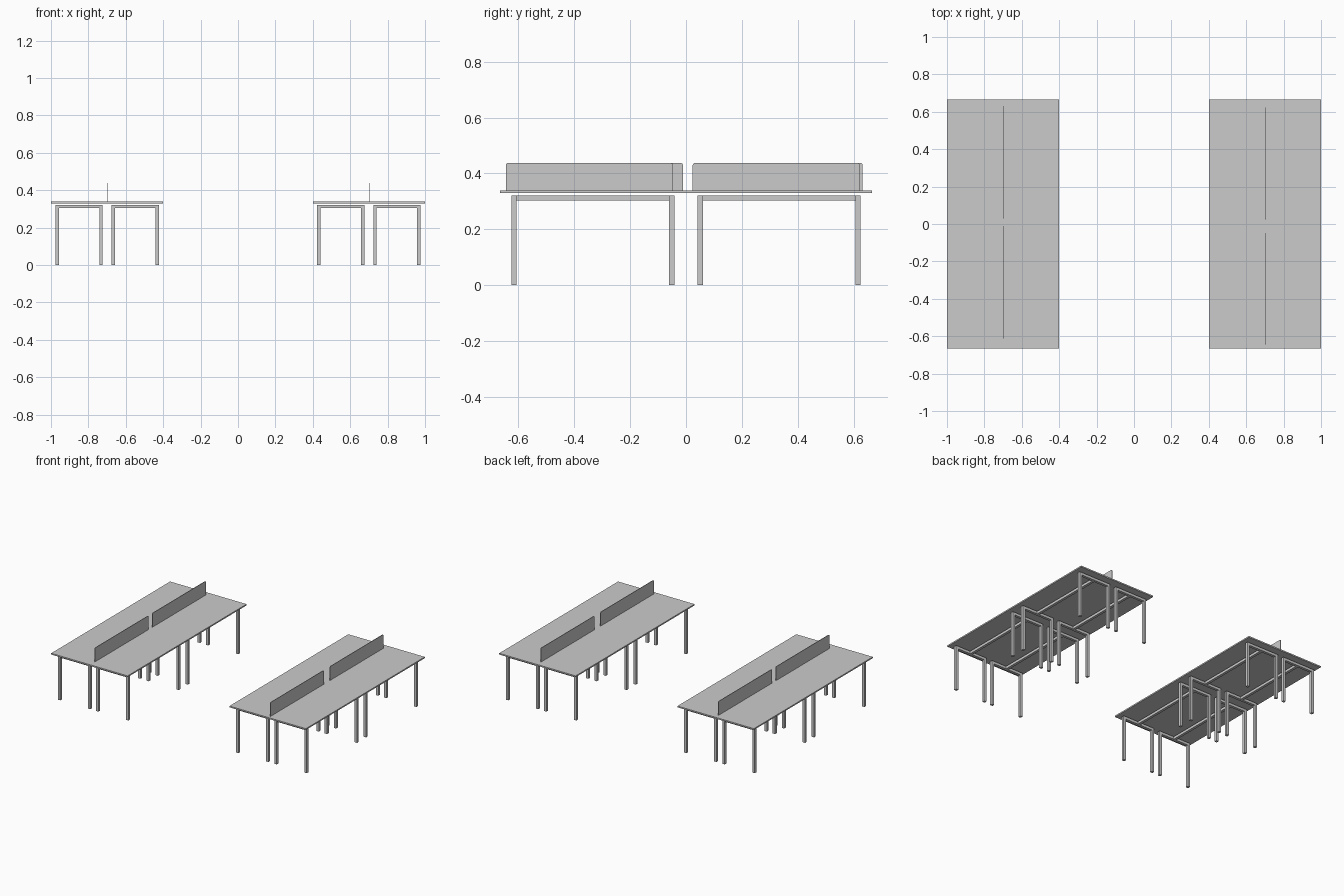
import bpy, bmesh
from mathutils import Matrix, Vector

if "Cube" in bpy.data.objects:
    bpy.data.objects.remove(bpy.data.objects["Cube"])

TUBE = 0.0185        # square tube width
RAIL_Z = 0.3125      # centre height of the frame rails
TOP_Z = 0.3345       # centre height of the desk tops


def add_box(bm, center, size):
    mat = Matrix.Translation(center) @ Matrix.Diagonal((*size, 1))
    return bmesh.ops.create_cube(bm, size=1, matrix=mat)["verts"]


def finish(bm, name):
    mesh = bpy.data.meshes.new(name)
    bm.to_mesh(mesh)
    bm.free()
    obj = bpy.data.objects.new(name, mesh)
    bpy.context.collection.objects.link(obj)
    return obj


def desk_top(name, x, y):
    bm = bmesh.new()
    add_box(bm, (x, y, TOP_Z), (0.3, 0.6667, 0.0095))
    finish(bm, name)


def desk_frame(name, x, y):
    bm = bmesh.new()
    half_x, half_y = 0.1175, 0.2825
    leg_h = RAIL_Z + TUBE / 2
    for sy in (-1, 1):
        py = y + sy * half_y
        # legs
        for sx in (-1, 1):
            add_box(bm, (x + sx * half_x, py, leg_h / 2), (TUBE, TUBE, leg_h))
        # cross bar between the legs
        add_box(bm, (x, py, RAIL_Z), (2 * half_x - TUBE, TUBE, TUBE))
    # long centre rail
    add_box(bm, (x, y, RAIL_Z), (TUBE, 2 * half_y - TUBE, TUBE))
    finish(bm, name)


def divider(name, x, y0, y1):
    z0, z1 = 0.339, 0.438
    bm = bmesh.new()
    add_box(bm, (x, (y0 + y1) / 2, (z0 + z1) / 2), (0.004, y1 - y0, z1 - z0))
    # rounded upper corners
    edges = [e for e in bm.edges
             if all(v.co.z > z1 - 1e-4 for v in e.verts)
             and abs(e.verts[0].co.y - e.verts[1].co.y) < 1e-4]
    bmesh.ops.bevel(bm, geom=edges, offset=0.009, segments=4,
                    profile=0.5, affect='EDGES')
    finish(bm, name)


# two clusters of four desks
for side, cx in (("left", -0.7), ("right", 0.7)):
    for col, dx in (("outer" if cx < 0 else "inner", -0.15),
                    ("inner" if cx < 0 else "outer", 0.15)):
        for row, y in (("front", -0.3333), ("back", 0.3333)):
            label = f"{side}_{row}_{col}"
            desk_top(f"desk_top_{label}", cx + dx, y)
            desk_frame(f"desk_frame_{label}", cx + dx, y)

# screens between facing desks
divider("divider_left_front", -0.696, -0.612, -0.011)
divider("divider_left_back", -0.696, 0.030, 0.632)
divider("divider_right_front", 0.705, -0.645, -0.047)
divider("divider_right_back", 0.705, 0.024, 0.622)
